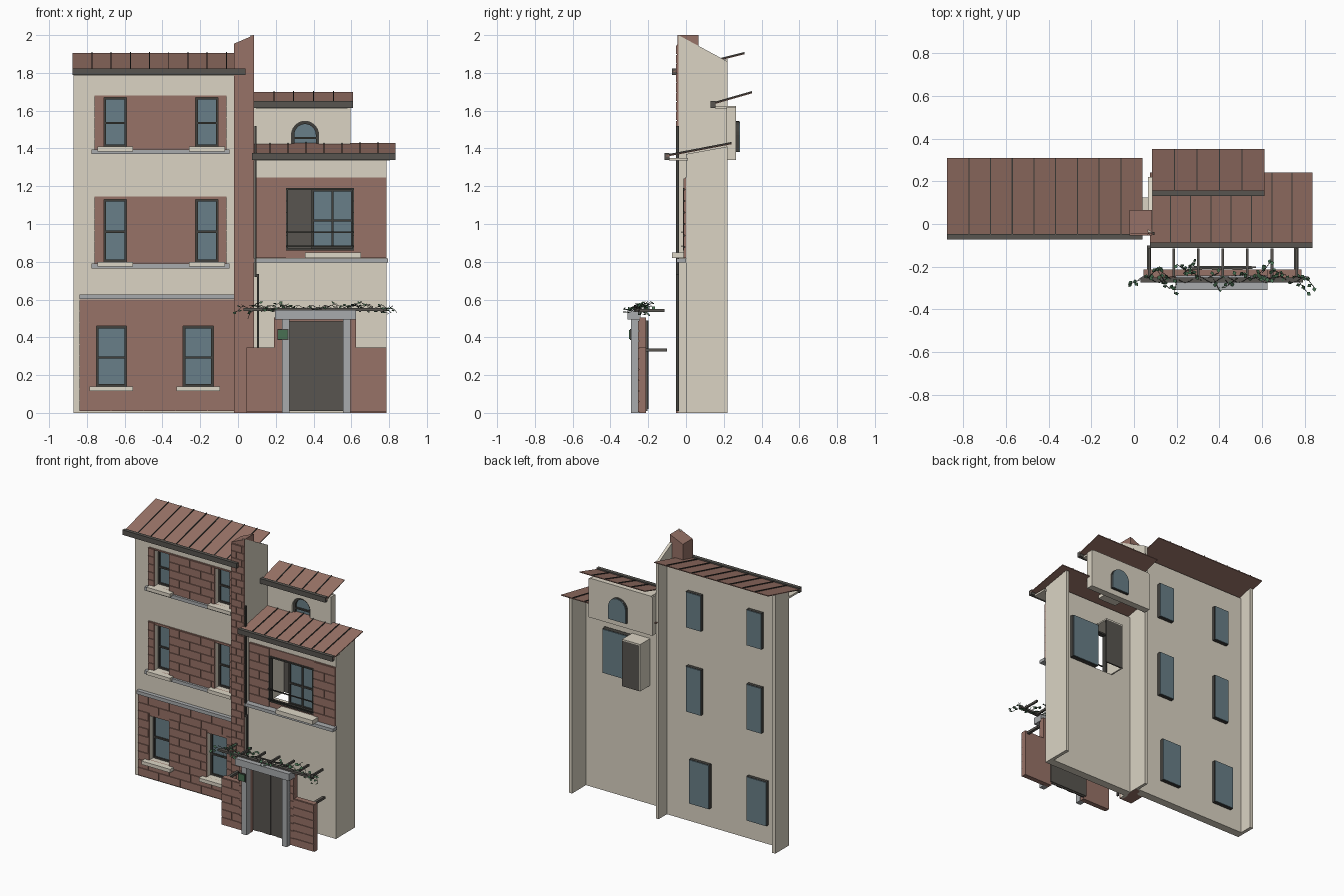
import bpy, bmesh, math, random
from mathutils import Vector

random.seed(4)
if "Cube" in bpy.data.objects:
    bpy.data.objects.remove(bpy.data.objects["Cube"])


def material(name, *rgb):
    m = bpy.data.materials.new(name)
    m.use_nodes = True
    col = [((c / 255 + 0.055) / 1.055) ** 2.4 for c in rgb] + [1]
    m.diffuse_color = col
    m.node_tree.nodes["Principled BSDF"].inputs["Base Color"].default_value = col
    return m


PLASTER = material("plaster", 219, 212, 196)
BRICK = material("brick red", 151, 114, 103)
TILE = material("roof red", 153, 115, 103)
GLASS = material("blue glass", 105, 127, 136)
FRAME = material("dark frame", 66, 65, 61)
GUTTER = material("charcoal", 88, 85, 80)
STONE = material("grey stone", 169, 171, 173)
SILL = material("cream stone", 222, 215, 199)
LEAF = material("leaf green", 72, 112, 82)


def finish(name, mat, bm):
    bmesh.ops.recalc_face_normals(bm, faces=bm.faces)
    me = bpy.data.meshes.new(name)
    bm.to_mesh(me)
    bm.free()
    me.materials.append(mat)
    ob = bpy.data.objects.new(name, me)
    bpy.context.collection.objects.link(ob)
    return ob


def prism(name, mat, pts, spans, axis="x"):
    """Extrude a profile along x (y,z points) or y (x,z points)."""
    bm = bmesh.new()
    for a, b in spans:
        co = [(a, p, q) if axis == "x" else (p, a, q) for p, q in pts]
        f = bm.faces.new([bm.verts.new(c) for c in co])
        new = bmesh.ops.extrude_face_region(bm, geom=[f])["geom"]
        step = Vector((b - a, 0, 0)) if axis == "x" else Vector((0, b - a, 0))
        bmesh.ops.translate(bm, vec=step, verts=[v for v in new if isinstance(v, bmesh.types.BMVert)])
    return finish(name, mat, bm)


def boxes(name, mat, *items):
    """Each item is x0, x1, y0, y1, z0, z1."""
    bm = bmesh.new()
    for x0, x1, y0, y1, z0, z1 in items:
        vs = bmesh.ops.create_cube(bm, size=1)["verts"]
        for v in vs:
            v.co = ((x0 + x1) / 2 + v.co.x * (x1 - x0), (y0 + y1) / 2 + v.co.y * (y1 - y0),
                    (z0 + z1) / 2 + v.co.z * (z1 - z0))
    return finish(name, mat, bm)


def cut(ob, cutter):
    mod = ob.modifiers.new("openings", "BOOLEAN")
    mod.operation, mod.solver, mod.object = "DIFFERENCE", "EXACT", cutter
    bpy.context.view_layer.objects.active = ob
    bpy.ops.object.modifier_apply(modifier=mod.name)
    bpy.data.objects.remove(cutter)


def cut_holes(ob, holes):
    cut(ob, boxes("cutter", FRAME, *[(a, b, -0.4, 0.4, c, d) for a, b, c, d in holes]))


def brickwork(name, x0, x1, z0, z1, y, holes=(), depth=0.006, course=0.057, length=0.17):
    """Backing panel with raised bricks that skip the openings."""
    panel = boxes(name + "_panel", BRICK, (x0, x1, y - depth, y, z0, z1))
    if holes:
        cut_holes(panel, holes)
    rows = max(1, round((z1 - z0) / course))
    h, gap, items = (z1 - z0) / rows, 0.004, []
    for r in range(rows):
        lo, hi = z0 + r * h, z0 + (r + 1) * h - gap
        runs = [(x0, x1)]
        for a, b, c, d in holes:
            if c < hi and d > lo:
                runs = [s for p, q in runs for s in ((p, min(q, a)), (max(p, b), q)) if s[1] - s[0] > gap]
        for p, q in runs:
            x = p
            first = length * (0.5 if r % 2 else 1)
            while x < q - gap:
                e = min(q, x + first)
                items.append((x, e - (gap if e < q else 0), y - 2 * depth, y - depth, lo, hi))
                x, first = e, length
    boxes(name + "_bricks", BRICK, *items)


def window(name, x0, x1, z0, z1, y, back, cols=1):
    """Framed front and a pane standing proud of the rear wall."""
    t = 0.012
    boxes(name + "_casing", FRAME, (x0, x1, y + 0.016, back - 0.006, z0, z1))
    boxes(name + "_glass", GLASS, (x0 + t, x1 - t, y + 0.01, y + 0.016, z0 + t, z1 - t),
          (x0 + 0.002, x1 - 0.002, back - 0.006, back, z0 + 0.002, z1 - 0.002))
    zm, f = z0 + (z1 - z0) * 0.48, (y, y + 0.03)
    bars = [(x0, x0 + t, *f, z0, z1), (x1 - t, x1, *f, z0, z1), (x0, x1, *f, z0, z0 + t),
            (x0, x1, *f, z1 - t, z1), (x0, x1, *f, zm - t / 2, zm + t / 2)]
    bars += [(x0 + (x1 - x0) * i / cols - t / 2, x0 + (x1 - x0) * i / cols + t / 2, *f, z0, z1) for i in range(1, cols)]
    boxes(name + "_frame", FRAME, *bars)


# Left house shell, set back behind the party wall
FACE, REAR = 0.065, 0.125
openings = [(-0.75, -0.59, 0.14, 0.46), (-0.29, -0.13, 0.14, 0.46)]
for lo, hi in ((0.8, 1.13), (1.41, 1.67)):
    openings += [(-0.71, -0.59, lo, hi), (-0.225, -0.105, lo, hi)]
left_wall = boxes("left_wall", PLASTER, (-0.87, 0.07, FACE, REAR, 0, 1.835))
cut_holes(left_wall, openings)
prism("left_return", PLASTER, [(FACE, 0), (0.22, 0), (0.22, 1.875), (FACE, 1.835)], [(-0.87, -0.845)])
prism("party_wall", PLASTER, [(-0.04, 0), (0.22, 0), (0.22, 1.86), (-0.04, 2)], [(0.065, 0.086)])
for i, o in enumerate(openings):
    window(f"left_window_{i}", *o, FACE + 0.035, REAR + 0.03)
boxes("left_sills", SILL, *[((a + b) / 2 - w, (a + b) / 2 + w, FACE - 0.05, FACE + 0.035, c - 0.025, c)
                            for a, b, c, d in openings for w in [0.115 if c < 0.5 else 0.095]])

# Brick facing and bands of the left house
brickwork("ground_facing", -0.84, -0.02, 0.01, 0.6, FACE, openings[:2])
brickwork("middle_facing", -0.76, -0.06, 0.79, 1.145, FACE, openings[2:4])
brickwork("upper_facing", -0.76, -0.06, 1.395, 1.68, FACE, openings[4:])
boxes("left_bands", STONE, *[(a, b, FACE - 0.028, FACE, z, z + 0.025) for a, b, z in
                             ((-0.84, -0.02, 0.602), (-0.775, -0.045, 0.765), (-0.775, -0.045, 1.37))])

# Chimney and its brick column
prism("chimney", BRICK, [(-0.02, 1.75), (0.084, 1.75), (0.084, 2), (-0.02, 1.955)], [(-0.045, 0.065)], "y")
boxes("column_core", BRICK, (-0.02, 0.083, -0.042, REAR - 0.005, 0, 1.8))
brickwork("column", -0.02, 0.085, 0, 1.95, -0.041, course=0.05, length=0.09)

# Right house shell
bay = (0.255, 0.615, 0.86, 1.19)
right_wall = boxes("right_wall", PLASTER, (0.085, 0.785, 0, 0.06, 0, 1.37))
cut_holes(right_wall, [bay])
prism("right_return", PLASTER, [(0, 0), (0.22, 0), (0.22, 1.41), (0, 1.37)], [(0.76, 0.785)])
brickwork("right_facing", 0.095, 0.785, 0.82, 1.245, 0, [bay])
boxes("right_band", STONE, (0.085, 0.795, -0.05, 0, 0.795, 0.818))
boxes("right_sill", SILL, (0.355, 0.65, -0.075, 0, 0.82, 0.85))
window("bay_window", 0.39, 0.61, 0.865, 1.185, 0.02, 0.09, 2)
boxes("bay_surround", FRAME, (0.255, 0.265, -0.015, 0.02, 0.86, 1.19), (0.605, 0.615, -0.015, 0.02, 0.86, 1.19),
      (0.255, 0.615, -0.015, 0.02, 1.18, 1.19), (0.255, 0.615, -0.015, 0.02, 0.86, 0.87))
boxes("bay_shutter", GUTTER, (0.255, 0.39, 0.165, 0.175, 0.86, 1.19))
boxes("bay_recess", PLASTER, (0.245, 0.255, 0.04, 0.175, 0.86, 1.2), (0.245, 0.39, 0.04, 0.175, 1.19, 1.2))
boxes("bay_railing", FRAME, *[(0.255, 0.615, -0.025, -0.018, z, z + 0.007) for z in (0.878, 0.952)])

# Rear tower with arched window
def arch(radius, base):
    cx, cz = 0.355, 1.472
    top = [(cx + radius * math.cos(k * math.pi / 12), cz + radius * math.sin(k * math.pi / 12)) for k in range(13)]
    return [(cx - radius, base), (cx + radius, base)] + top


tower = boxes("tower_wall", PLASTER, (0.085, 0.595, 0.215, 0.265, 1.34, 1.62))
cut(tower, prism("cutter", FRAME, arch(0.072, 1.38), [(0.1, 0.4)], "y"))
frame = prism("arch_frame", FRAME, arch(0.072, 1.38), [(0.23, 0.28)], "y")
cut(frame, prism("cutter", FRAME, arch(0.057, 1.394), [(0.1, 0.4)], "y"))
prism("arch_glass", GLASS, arch(0.058, 1.39), [(0.245, 0.27)], "y")
prism("arch_rear_glass", GLASS, arch(0.07, 1.382), [(0.279, 0.286)], "y")
boxes("arch_bar", FRAME, (0.298, 0.412, 0.232, 0.25, 1.45, 1.46))
boxes("arch_sill", SILL, (0.28, 0.43, 0.135, 0.23, 1.355, 1.38))


# Sloped roofs with seams, gutter and soffit
def roof(name, x0, x1, y0, z0, y1, z1, wall_y, count):
    def profile(up, down):
        return [(y0, z0 - down), (y1, z1 - down), (y1, z1 + up), (y0, z0 + up)]
    prism(name, TILE, profile(0, 0.006), [(x0, x1)])
    step = (x1 - x0) / count
    prism(name + "_seams", FRAME, profile(0.006, 0.003),
          [(x0 + step * i - 0.0025, x0 + step * i + 0.0025) for i in range(1, count)])
    boxes(name + "_gutter", GUTTER, (x0, x1, y0 - 0.008, y0 + 0.018, z0 - 0.022, z0 + 0.014))
    boxes(name + "_soffit", PLASTER, (x0 + 0.01, x1 - 0.03, y0 + 0.015, wall_y, z0 - 0.026, z0 - 0.012))


roof("left_roof", -0.875, 0.04, -0.065, 1.81, 0.31, 1.905, FACE + 0.01, 9)
roof("tower_roof", 0.085, 0.61, 0.138, 1.637, 0.35, 1.698, 0.265, 5)
roof("right_roof", 0.075, 0.835, -0.105, 1.362, 0.24, 1.428, 0.01, 8)

# Downpipe
boxes("downpipe", FRAME, (0.087, 0.097, -0.052, -0.038, 0.73, 1.52),
      (0.087, 0.112, -0.052, -0.038, 0.72, 0.735), (0.1, 0.112, -0.052, -0.038, 0.01, 0.73))

# Garden wall, gate and surround
for name, a, b, top in (("wall_left", 0.045, 0.19, 0.345), ("wall_right", 0.625, 0.785, 0.345),
                        ("pier_left", 0.19, 0.27, 0.49), ("pier_right", 0.555, 0.625, 0.49)):
    boxes(name, BRICK, (a, b, -0.245, -0.212, 0, top))
    brickwork(name, a, b, 0.005, top, -0.245, depth=0.005)
boxes("gate_lintel_brick", BRICK, (0.19, 0.625, -0.245, -0.212, 0.485, 0.505))
boxes("gate_planks", GUTTER, *[(0.27 + 0.0475 * i, 0.3175 + 0.0475 * i, -0.215 + 0.004 * (i % 2), -0.203, 0.01, 0.49)
                               for i in range(6)])
boxes("gate_backing", GUTTER, (0.255, 0.57, -0.205, -0.198, 0.02, 0.49))
boxes("gate_posts", STONE, (0.232, 0.272, -0.29, -0.245, 0, 0.495), (0.555, 0.595, -0.29, -0.245, 0, 0.495))
boxes("gate_lintel", STONE, (0.195, 0.625, -0.31, -0.24, 0.495, 0.545))
boxes("plaque", FRAME, (0.208, 0.268, -0.297, -0.29, 0.385, 0.443))
boxes("plaque_face", LEAF, (0.213, 0.263, -0.301, -0.297, 0.39, 0.438))

# Pergola
boxes("pergola_beam", GUTTER, (0.03, 0.79, -0.275, -0.25, 0.54, 0.555))
boxes("pergola_rafters", GUTTER, *[(0.065 + 0.115 * i, 0.077 + 0.115 * i, -0.27, -0.115, 0.535, 0.55) for i in range(7)])
boxes("pergola_rail", GUTTER, (0.28, 0.55, -0.204, -0.196, 0.535, 0.543))
boxes("pergola_brackets", GUTTER, *[(x, x + 0.02, -0.215, -0.1, 0.325, 0.342) for x in (0.06, 0.75)])

# Climbing vine: twigs and leaves
vine = bpy.data.curves.new("vine_twigs", "CURVE")
vine.dimensions, vine.bevel_depth, vine.bevel_resolution = "3D", 0.0014, 0
vine.materials.append(FRAME)
leaves = bmesh.new()
for i in range(28):
    p = Vector((0.03 + 0.0285 * i, random.uniform(-0.27, -0.23), 0.565))
    d = Vector((random.uniform(-1, 1), random.uniform(-1, 0.7), random.uniform(-0.7, 0.2))).normalized()
    path = [p + d * 0.018 * k + Vector((0, 0, 0.005 * math.sin(2 * k + i))) for k in range(5)]
    s = vine.splines.new("POLY")
    s.points.add(len(path) - 1)
    for pt, q in zip(s.points, path):
        pt.co = (*q, 1)
    for q in path[1:]:
        a = Vector((random.uniform(-1, 1), random.uniform(-1, 1), random.uniform(-0.6, 0.4))).normalized() * 0.025
        b = a.cross(Vector((random.uniform(-0.5, 0.5), -0.5, 1))).normalized() * 0.01
        leaves.faces.new([leaves.verts.new(c) for c in (q, q + a / 2 + b, q + a, q + a / 2 - b)])
main = vine.splines.new("POLY")
main.points.add(40)
for k, pt in enumerate(main.points):
    pt.co = (0.02 + 0.02 * k, -0.26 + 0.015 * math.sin(k), 0.562 + 0.01 * math.cos(k * 1.7), 1)
bpy.context.collection.objects.link(bpy.data.objects.new("vine_twigs", vine))
finish("vine_leaves", LEAF, leaves)
